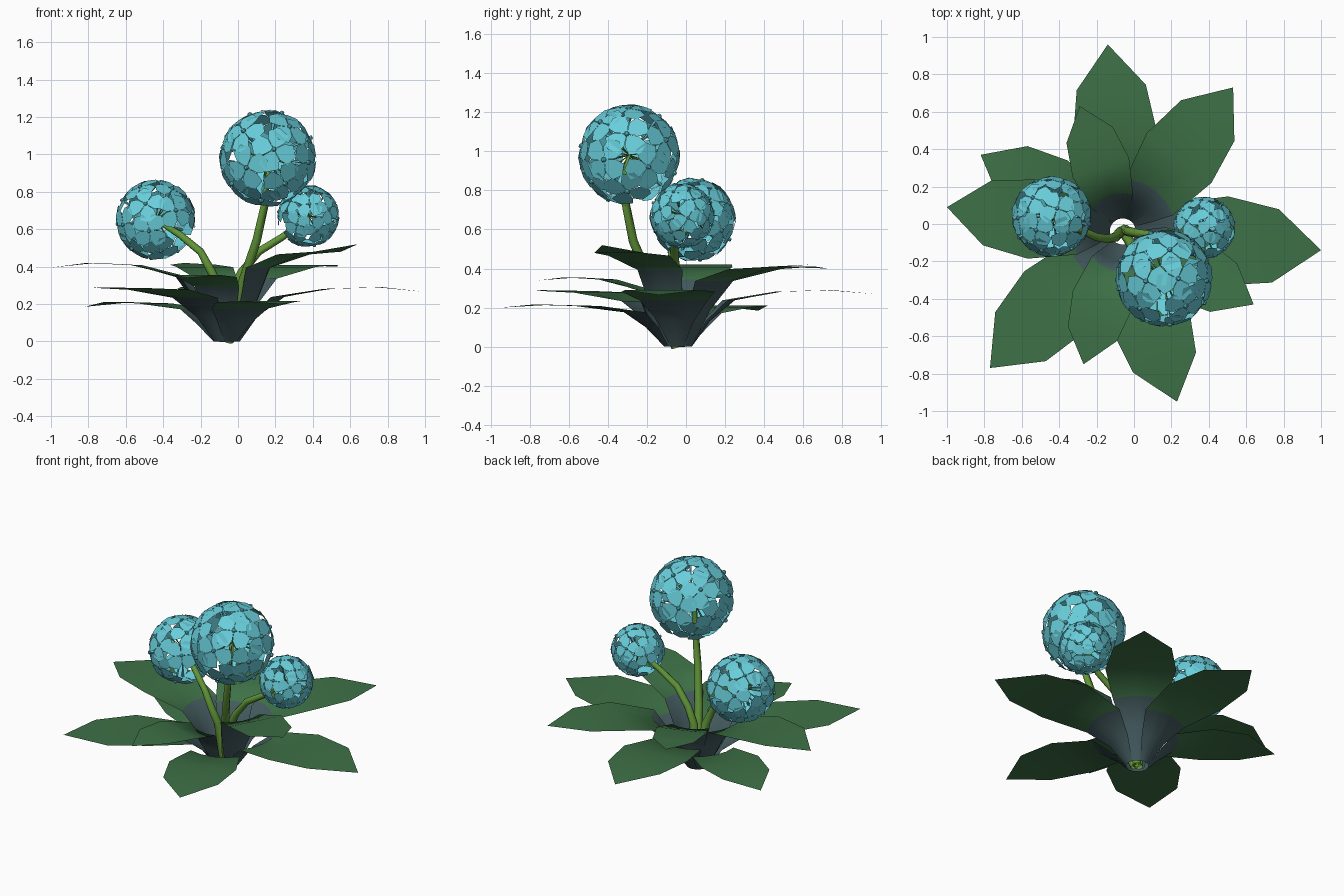
import bpy, math, random
from mathutils import Vector

if "Cube" in bpy.data.objects:
    bpy.data.objects.remove(bpy.data.objects["Cube"])

random.seed(4)


def material(name, rgb):
    m = bpy.data.materials.new(name)
    m.diffuse_color = (*rgb, 1)
    m.use_nodes = True
    m.node_tree.nodes["Principled BSDF"].inputs["Base Color"].default_value = m.diffuse_color
    return m


GREEN = material("leaf green", (0.048, 0.165, 0.062))
SLATE = material("leaf base slate", (0.058, 0.105, 0.115))
STEM = material("stem green", (0.12, 0.30, 0.04))
BLUE = material("petal blue", (0.14, 0.62, 0.71))


def make(name, verts, faces, mats, index=None, smooth=False):
    me = bpy.data.meshes.new(name)
    me.from_pydata([tuple(v) for v in verts], [], faces)
    for m in mats:
        me.materials.append(m)
    for i, p in enumerate(me.polygons):
        p.use_smooth = smooth
        if index:
            p.material_index = index[i]
    ob = bpy.data.objects.new(name, me)
    bpy.context.collection.objects.link(ob)
    return ob


def add_tube(verts, faces, path, radii, sides):
    """Append a tube along path; returns the number of faces added."""
    start, n0 = len(verts), len(faces)
    for i, p in enumerate(path):
        d = path[min(i + 1, len(path) - 1)] - path[max(i - 1, 0)]
        q = d.to_track_quat('Z', 'Y')
        for k in range(sides):
            a = 2 * math.pi * k / sides
            verts.append(p + q @ Vector((math.cos(a), math.sin(a), 0)) * radii[i])
    for i in range(len(path) - 1):
        for k in range(sides):
            a, b = start + i * sides + k, start + i * sides + (k + 1) % sides
            faces.append((a, b, b + sides, a + sides))
    faces.append(tuple(len(verts) - sides + k for k in range(sides)))
    return len(faces) - n0


# Leaves: tip x, tip y, level of the blade, tip height
CENTRE = Vector((-0.06, -0.04, 0))
LEAVES = [(-0.14, 0.96, 0.29, 0.27), (0.53, 0.73, 0.41, 0.40),
          (1.0, -0.14, 0.29, 0.265), (0.64, -0.43, 0.48, 0.52),
          (0.23, -0.95, 0.215, 0.20), (-0.27, -0.75, 0.355, 0.34),
          (-0.77, -0.77, 0.285, 0.29), (-1.0, 0.09, 0.42, 0.395),
          (-0.82, 0.37, 0.21, 0.185), (-0.29, 0.63, 0.41, 0.42)]


def leaf(i, tx, ty, h, tip_z):
    d = Vector((tx, ty, 0)) - CENTRE
    L = d.length
    d.normalize()
    side = Vector((-d.y, d.x, 0))
    # radius, half width, height; the first three rows wrap round the cup
    rows = [(0.07, 0.035, 0), (0.165, 0.10, 0.46 * h), (0.29 * L, 0.175 * L, 0.82 * h),
            (0.51 * L, 0.225 * L, 0.97 * h), (0.77 * L, 0.185 * L, h)]
    verts, faces, index = [], [], []
    for j, (r, w, z) in enumerate(rows):
        for s in (-1, -0.5, 0, 0.5, 1):
            if j < 3:
                a = s * w / r
                p = d * (r * math.cos(a)) + side * (r * math.sin(a))
            else:
                p = d * r + side * (s * w)
            verts.append(CENTRE + p + Vector((0, 0, z)))
    for j in range(4):
        for k in range(4):
            a = j * 5 + k
            faces.append((a, a + 5, a + 6, a + 1))
            index.append(1 if j < 2 else 0)
    verts.append(Vector((tx, ty, tip_z)))
    for k in range(4):
        faces.append((20 + k, 25, 21 + k))
        index.append(0)
    make(f"leaf_{i}", verts, [f[::-1] for f in faces], [GREEN, SLATE], index, True)


for i, spec in enumerate(LEAVES):
    leaf(i + 1, *spec)


def flower_head(name, centre, axis, dist, size, count):
    """Ball of four-petalled florets on thin tubes around the stem end."""
    verts, faces, index = [], [], []
    turn = Vector(axis).to_track_quat('Z', 'Y')
    for i in range(count):
        # even spread that leaves a gap for the stem
        c = 0.97 - 1.80 * i / (count - 1)
        s, a = math.sqrt(1 - c * c), i * 2.39996
        n = turn @ Vector((s * math.cos(a), s * math.sin(a), c))
        q = n.to_track_quat('Z', 'Y')
        spin = random.uniform(0, math.pi / 2)
        hub = centre + n * dist
        # tube: green inside, blue outside
        mid = centre + n * dist * 0.45
        index += [1] * add_tube(verts, faces, [centre, mid], [0.02 * size, 0.045 * size], 5)
        index += [0] * add_tube(verts, faces, [mid, hub], [0.045 * size, 0.08 * size], 5)
        # centre button
        index += [0] * add_tube(verts, faces, [hub, hub + n * 0.07 * size, hub + n * 0.12 * size],
                                [0.11 * size, 0.11 * size, 0.06 * size], 6)
        # petals
        for k in range(4):
            b = spin + k * math.pi / 2
            start = len(verts)
            for x, y, z in ((0, 0, 0), (0.40, -0.38, -0.02), (0.80, -0.46, -0.13),
                            (1.04, 0, -0.16), (0.80, 0.46, -0.13), (0.40, 0.38, -0.02)):
                p = Vector((x * math.cos(b) - y * math.sin(b),
                            x * math.sin(b) + y * math.cos(b), z)) * size
                verts.append(hub + q @ p)
            faces.append(tuple(range(start, start + 6)))
            index.append(0)
    make(name, verts, faces, [BLUE, STEM], index)


# Flower heads
HEAD_A = Vector((0.16, -0.29, 0.98))
HEAD_B = Vector((-0.44, 0.04, 0.65))
HEAD_C = Vector((0.375, -0.02, 0.67))
flower_head("tall_flower_head", HEAD_A, (0.1, -0.15, 1), 0.25, 0.12, 21)
flower_head("left_flower_head", HEAD_B, (-0.8, 0.2, 0.5), 0.206, 0.10, 21)
flower_head("right_flower_head", HEAD_C, (0.75, 0.1, 0.5), 0.16, 0.077, 21)

# Stems
STEMS = {
    "tall_stem": [(-0.05, -0.05, 0), (0.03, -0.18, 0.33), (0.10, -0.27, 0.54),
                  (0.145, -0.31, 0.74), (0.155, -0.31, 0.88), HEAD_A],
    "left_stem": [(-0.07, -0.04, 0), (-0.10, -0.07, 0.28), (-0.14, -0.08, 0.37),
                  (-0.20, -0.07, 0.48), (-0.31, -0.02, 0.57), HEAD_B],
    "right_stem": [(-0.05, -0.03, 0), (-0.03, -0.04, 0.27), (0.02, -0.05, 0.37),
                   (0.11, -0.06, 0.48), (0.24, -0.06, 0.56), HEAD_C],
}
for name, pts in STEMS.items():
    verts, faces = [], []
    add_tube(verts, faces, [Vector(p) for p in pts],
             [0.028, 0.026, 0.023, 0.021, 0.019, 0.012], 8)
    make(name, verts, faces, [STEM], None, True)
